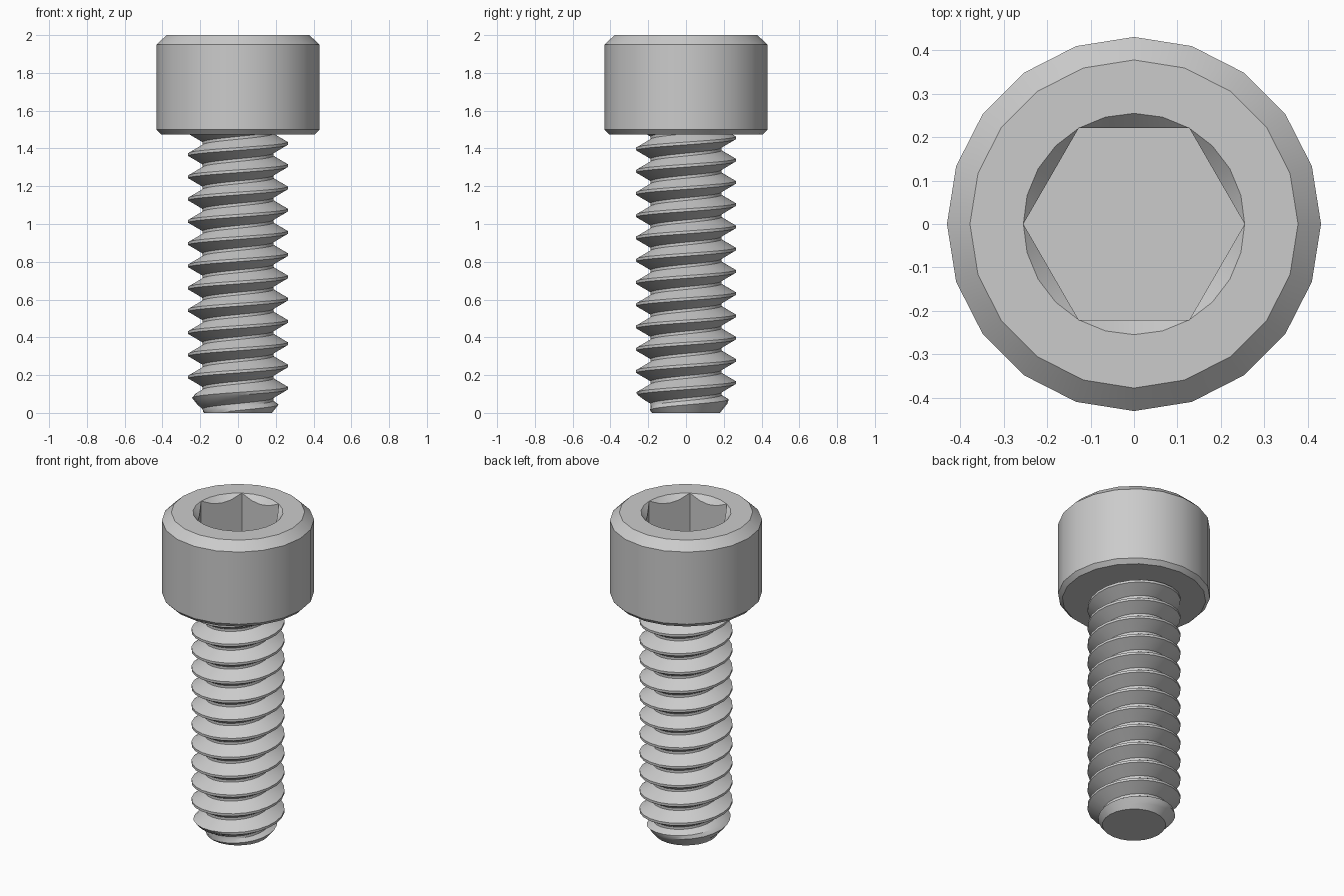
import bpy
import bmesh
from math import sin, cos, pi, radians

cube = bpy.data.objects.get("Cube")
if cube:
    bpy.data.objects.remove(cube, do_unlink=True)

steel = bpy.data.materials.new("grey steel")
steel.use_nodes = True
steel.diffuse_color = (0.6, 0.6, 0.6, 1)
steel.node_tree.nodes["Principled BSDF"].inputs["Base Color"].default_value = (0.6, 0.6, 0.6, 1)


def polar(r, a, z):
    return (r * cos(a), r * sin(a), z)


def skin(bm, rings):
    """Join successive closed rings of vertices with quads."""
    for low, high in zip(rings, rings[1:]):
        n = len(low)
        for i in range(n):
            j = (i + 1) % n
            bm.faces.new((low[i], low[j], high[j], high[i]))


def finish(bm, name):
    mesh = bpy.data.meshes.new(name)
    bm.to_mesh(mesh)
    bm.free()
    mesh.materials.append(steel)
    obj = bpy.data.objects.new(name, mesh)
    bpy.context.collection.objects.link(obj)
    bpy.ops.object.select_all(action="DESELECT")
    obj.select_set(True)
    bpy.context.view_layer.objects.active = obj
    bpy.ops.object.shade_smooth_by_angle(angle=radians(30))


def ring_edges(bm, ring):
    return [bm.edges.get((v, ring[i - 1])) for i, v in enumerate(ring)]


# Cylinder head: twenty sides, chamfered at both ends
TOP, BASE = 2.0, 1.474
bm = bmesh.new()
outline = [(0.407, BASE), (0.431, BASE + 0.025), (0.431, 1.95), (0.378, TOP)]
outer = [[bm.verts.new(polar(r, 2 * pi * i / 20, z)) for i in range(20)] for r, z in outline]
skin(bm, outer)
bm.faces.new(outer[0][::-1])

# Hexagonal socket whose mouth is a countersunk circle
CORNER, FLOOR, N = 0.255, 1.74, 24
angles = [2 * pi * i / N for i in range(N)]
hex_r = [CORNER * cos(pi / 6) / cos(a % (pi / 3) - pi / 6) for a in angles]
mouth = [bm.verts.new(polar(CORNER, a, TOP)) for a in angles]
scallop = [bm.verts.new(polar(r, a, TOP - 1.1 * (CORNER - r))) for a, r in zip(angles, hex_r)]
floor = [bm.verts.new(polar(r, a, FLOOR)) for a, r in zip(angles, hex_r)]
skin(bm, [mouth, scallop, floor])
bm.faces.new(floor)
rim = ring_edges(bm, outer[-1]) + ring_edges(bm, mouth)
bmesh.ops.triangle_fill(bm, edges=rim, use_beauty=True, normal=(0, 0, 1))
bmesh.ops.remove_doubles(bm, verts=bm.verts, dist=0.0005)
bmesh.ops.recalc_face_normals(bm, faces=bm.faces)
finish(bm, "socket_head")

# Threaded shank: a right-handed 60 degree helical strip, clipped by a cone at the tip
PITCH, MAJOR, MINOR, TIP = 0.1178, 0.264, 0.1875, 0.18
MID = (MAJOR + MINOR) / 2
SEG, TURNS = 24, 15
START = 0.013 - (2 + 1 / 16) * PITCH
profile = [(0, MAJOR), (1 / 8, MAJOR), (5 / 16, MID), (1 / 2, MINOR),
           (5 / 8, MINOR), (13 / 16, MID), (1, MAJOR)]
bm = bmesh.new()
rows = []
for i in range(SEG * TURNS + 1):
    row = []
    for off, r in profile:
        z = min(max(START + (i / SEG + off) * PITCH, 0), 1.65)
        row.append(bm.verts.new(polar(min(r, TIP + 0.8 * z), 2 * pi * i / SEG, z)))
    rows.append(row)
for a, b in zip(rows, rows[1:]):
    for k in range(len(profile) - 1):
        bm.faces.new((a[k], b[k], b[k + 1], a[k + 1]))
tip = [bm.verts.new(polar(TIP, 2 * pi * i / SEG, 0)) for i in range(SEG)]
bm.faces.new(tip[::-1])
bmesh.ops.remove_doubles(bm, verts=bm.verts, dist=0.0005)
finish(bm, "threaded_shank")
